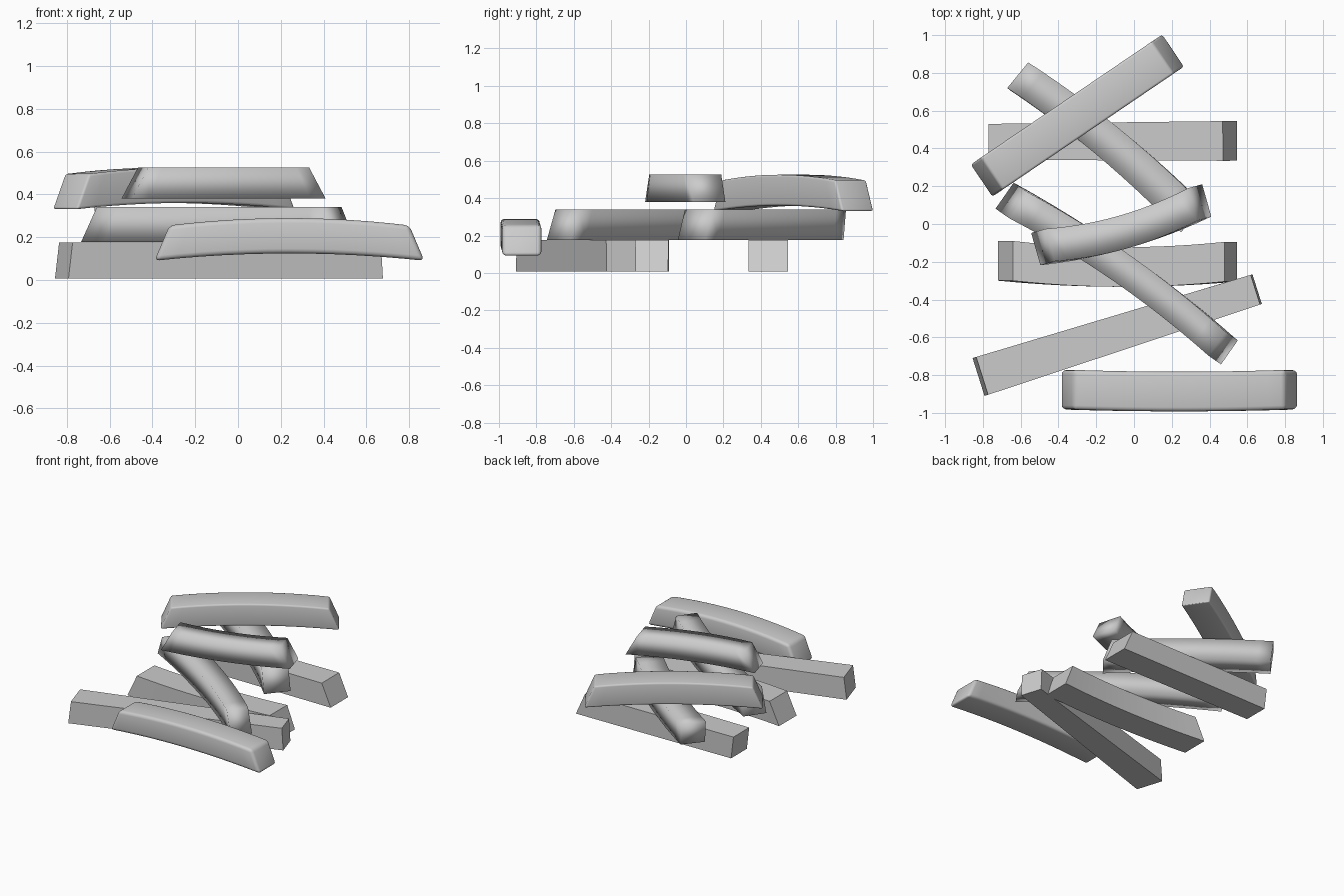
import bpy, bmesh
from mathutils import Vector

if "Cube" in bpy.data.objects:
    bpy.data.objects.remove(bpy.data.objects["Cube"])

SEGMENTS = 12


def stick(name, start, end, widths, z, height, bow=0.0, arch=0.0,
          slant=(0.0, 0.0), bevel=0.0, soft=False):
    """Square-cut stick from start to end. bow bends it sideways, arch lifts
    the middle, slant pulls the top edge of each end inwards."""
    a, b = Vector(start), Vector(end)
    length = (b - a).length
    along = (b - a).normalized()
    side = Vector((-along.y, along.x))
    bm = bmesh.new()
    rings = []
    for i in range(SEGMENTS + 1):
        t = i / SEGMENTS
        curve = 4 * t * (1 - t)
        half = (widths[0] * (1 - t) + widths[1] * t) / 2
        ring = []
        for s, top in ((-1, 0), (1, 0), (1, 1), (-1, 1)):
            d = t * length + top * (slant[0] * (1 - t) - slant[1] * t)
            p = a + along * d + side * (s * half + bow * curve)
            ring.append(bm.verts.new((p.x, p.y, z + arch * curve + top * height)))
        rings.append(ring)
    for r, q in zip(rings, rings[1:]):
        for k in range(4):
            n = (k + 1) % 4
            bm.faces.new((r[k], r[n], q[n], q[k]))
    bm.faces.new(rings[0])
    bm.faces.new(rings[-1])
    bmesh.ops.recalc_face_normals(bm, faces=bm.faces)
    mesh = bpy.data.meshes.new(name)
    bm.to_mesh(mesh)
    bm.free()
    obj = bpy.data.objects.new(name, mesh)
    bpy.context.collection.objects.link(obj)
    bpy.ops.object.select_all(action='DESELECT')
    obj.select_set(True)
    bpy.context.view_layer.objects.active = obj
    if bevel:
        m = obj.modifiers.new("rounded_edges", 'BEVEL')
        m.width = bevel
        m.segments = 3
        m.limit_method = 'ANGLE'
        m.angle_limit = 0.6
    if soft or bevel:
        bpy.ops.object.shade_smooth()
    else:
        bpy.ops.object.shade_smooth_by_angle()
    return obj


# Bottom layer
stick("bottom_stick_diagonal", (-.823, -.81), (.652, -.345), (.21, .165),
      .008, .167, slant=(.02, .01))
stick("bottom_stick_middle", (-.72, -.195), (.545, -.20), (.21, .21),
      .008, .167, bow=-.03, slant=(.08, .065))
stick("bottom_stick_back", (-.75, .435), (.545, .44), (.19, .21),
      .008, .167, slant=(-.02, .075))

# Arched stick leaning at the front
stick("front_arched_stick", (-.39, -.877), (.87, -.877), (.21, .21),
      .09, .165, bow=-.01, arch=.034, slant=(.07, .07), bevel=.022)

# Second layer
stick("second_layer_stick_front", (-.685, .15), (.505, -.68), (.168, .155),
      .177, .163, bow=.04, slant=(.09, .08), soft=True)
stick("second_layer_stick_back", (-.60, .775), (.31, .03), (.175, .19),
      .177, .163, bow=.03, slant=(-.02, .06), soft=True)

# Top layer
stick("top_arched_stick", (-.81, .228), (.21, .92), (.205, .205),
      .33, .165, arch=.03, slant=(.07, .07), bevel=.012)
stick("top_bowed_stick", (-.52, -.133), (.385, .125), (.178, .178),
      .38, .145, bow=-.04, slant=(.08, .08), soft=True)
